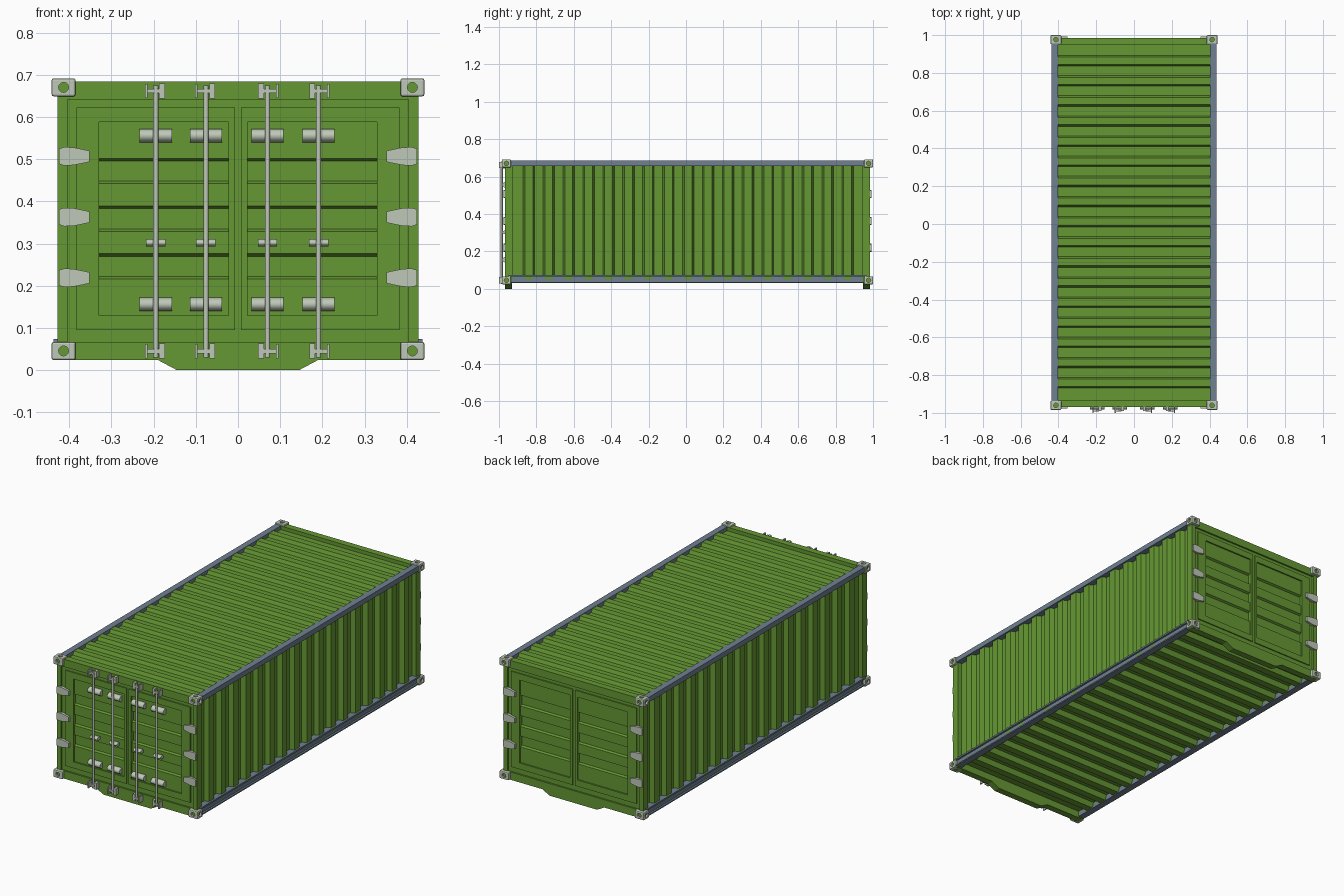
import bpy, bmesh, math
from mathutils import Matrix, Vector

if "Cube" in bpy.data.objects:
    bpy.data.objects.remove(bpy.data.objects["Cube"])


def mat(name, rgb):
    m = bpy.data.materials.new(name)
    m.diffuse_color = (*rgb, 1)
    m.use_nodes = True
    m.node_tree.nodes["Principled BSDF"].inputs["Base Color"].default_value = m.diffuse_color
    return m


GREEN = mat("green paint", (0.13, 0.31, 0.033))
SILVER = mat("pale silver", (0.52, 0.58, 0.48))
SLATE = mat("slate rail", (0.16, 0.215, 0.28))
YC = 0.008          # middle of the body (door rods stick out at the front)
HALF = 0.976        # half length of the body


def make(name, bm, material, mirror="", loc=(0, YC, 0), smooth=False):
    me = bpy.data.meshes.new(name)
    bm.to_mesh(me)
    bm.free()
    ob = bpy.data.objects.new(name, me)
    ob.location = loc
    me.materials.append(material)
    bpy.context.collection.objects.link(ob)
    bpy.context.view_layer.objects.active = ob
    for o in bpy.context.selected_objects:
        o.select_set(False)
    ob.select_set(True)
    if smooth:
        bpy.ops.object.shade_smooth_by_angle(angle=math.radians(40))
    if mirror:
        md = ob.modifiers.new("mirror", 'MIRROR')
        md.use_axis = [a in mirror for a in "xyz"]
    return ob


def box(bm, x0, x1, y0, y1, z0, z1):
    m = Matrix.Translation(((x0 + x1) / 2, (y0 + y1) / 2, (z0 + z1) / 2))
    return bmesh.ops.create_cube(bm, size=1, matrix=m @ Matrix.Diagonal((x1 - x0, y1 - y0, z1 - z0, 1)))


def ring(bm, outer, inner, y0, y1):
    """Rectangular frame in the xz plane."""
    a, b, c, d = outer
    e, f, g, h = inner
    for x0, x1, z0, z1 in ((a, e, c, d), (f, b, c, d), (e, f, c, g), (e, f, h, d)):
        if x1 - x0 > 1e-5:
            box(bm, x0, x1, y0, y1, z0, z1)


def prism(bm, pts, y0, y1):
    """Extrude an xz outline along y."""
    f = bm.faces.new([bm.verts.new((x, y0, z)) for x, z in pts])
    r = bmesh.ops.extrude_face_region(bm, geom=[f])
    bmesh.ops.translate(bm, vec=(0, y1 - y0, 0), verts=[v for v in r["geom"] if isinstance(v, bmesh.types.BMVert)])
    bmesh.ops.recalc_face_normals(bm, faces=bm.faces)


def rod(bm, centre, axis, r, length, sides=16, squash=1.0):
    rot = Vector((0, 0, 1)).rotation_difference(Vector(axis)).to_matrix().to_4x4()
    m = Matrix.Translation(centre) @ Matrix.Diagonal((1, squash, 1, 1)) @ rot
    bmesh.ops.create_cone(bm, cap_ends=True, segments=sides, radius1=r, radius2=r, depth=length, matrix=m)


def corrugation(t0, t1, centres, base, ridge, width, slope):
    pts = [(t0, base)]
    for c in centres:
        w = width / 2
        pts += [(c - w - slope, base), (c - w, ridge), (c + w, ridge), (c + w + slope, base)]
    return pts + [(t1, base)]


def sheet(pts, ends, to_xyz, outward):
    """Sweep a profile straight between two ends."""
    bm = bmesh.new()
    rows = [[bm.verts.new(to_xyz(t, h, e)) for e in ends] for t, h in pts]
    for p, q in zip(rows, rows[1:]):
        bm.faces.new((p[0], q[0], q[1], p[1]))
    bm.normal_update()
    if sum(f.normal.dot(Vector(outward)) for f in bm.faces) < 0:
        bmesh.ops.reverse_faces(bm, faces=bm.faces)
    return bm


# Corrugated walls, roof and floor share the same ridge spacing
centres = [(k - 8) * 0.1065 + 0.004 for k in range(17)]
L = HALF - 0.02
wave = corrugation(-L, L, centres, 0.402, 0.427, 0.042, 0.010)
make("side_wall", sheet(wave, (0.05, 0.67), lambda t, h, e: (h, t, e), (1, 0, 0)), GREEN, "x")
wave = corrugation(-L, L, centres, 0.664, 0.683, 0.038, 0.009)
make("roof", sheet(wave, (-0.404, 0.404), lambda t, h, e: (e, t, h), (0, 0, 1)), GREEN)
wave = corrugation(-L, L, centres, 0.062, 0.034, 0.040, 0.010)
make("floor", sheet(wave, (-0.404, 0.404), lambda t, h, e: (e, t, h), (0, 0, -1)), GREEN)

# Long rails
bm = bmesh.new()
box(bm, 0.402, 0.436, -L, L, 0.657, 0.685)
make("top_rail", bm, SLATE, "x")
bm = bmesh.new()
box(bm, 0.402, 0.427, -L, L, 0.032, 0.070)
box(bm, 0.400, 0.437, -L, L, 0.065, 0.074)
box(bm, 0.400, 0.437, -L, L, 0.030, 0.037)
make("bottom_rail", bm, SLATE, "x")

# End frames: posts, header and a sill with a dropped middle
F = -HALF
bm = bmesh.new()
box(bm, 0.404, 0.428, F, F + 0.04, 0.04, 0.67)
make("corner_post", bm, GREEN, "xy")
bm = bmesh.new()
box(bm, -0.428, 0.428, F, F + 0.036, 0.642, 0.684)
make("header", bm, GREEN, "y")
bm = bmesh.new()
prism(bm, [(-0.428, 0.024), (-0.19, 0.024), (-0.145, 0), (0.145, 0), (0.19, 0.024),
           (0.428, 0.024), (0.428, 0.067), (-0.428, 0.067)], F, F + 0.037)
make("sill", bm, GREEN, "y")

# Door leaves: groove, raised frame, ribbed panel
leaf, panel = (0.007, 0.383, 0.095, 0.623), (0.022, 0.33, 0.13, 0.588)
bm = bmesh.new()
ring(bm, (0, 0.404, 0.067, 0.642), leaf, F + 0.009, F + 0.036)
make("door_groove", bm, GREEN, "xy")
bm = bmesh.new()
ring(bm, leaf, panel, F + 0.003, F + 0.036)
make("door_frame", bm, GREEN, "xy")
wave = corrugation(0.13, 0.588, (0.246, 0.359, 0.472), F + 0.011, F + 0.022, 0.048, 0.006)
make("door_panel", sheet(wave, (0.022, 0.33), lambda t, h, e: (e, h, t), (0, -1, 0)), GREEN, "xy")

# Hinges
bm = bmesh.new()
for z in (0.219, 0.363, 0.507):
    half = [(0.425, 0.018), (0.412, 0.022), (0.39, 0.021), (0.37, 0.017), (0.352, 0.013)]
    prism(bm, [(x, z + h) for x, h in half] + [(x, z - h) for x, h in reversed(half)], F - 0.009, F + 0.006)
make("hinge", bm, SILVER, "xy")

# Corner castings with holes on the three outer sides
ZC = 0.358
lo, hi = Vector((0.385, 0.944, 0.291)), Vector((0.442, 0.992, 0.334))
mid = (lo + hi) / 2
bm = bmesh.new()
box(bm, lo.x, hi.x, lo.y, hi.y, lo.z, hi.z)
bmesh.ops.bevel(bm, geom=bm.edges[:], offset=0.005, segments=2, profile=0.5, affect='EDGES')
casting = make("corner_casting", bm, SILVER, loc=(0, YC, ZC))
bm = bmesh.new()
for a in range(3):
    c, d = mid.copy(), Vector((0, 0, 0))
    c[a], d[a] = hi[a], 1
    rod(bm, c, d, 0.012, 0.018, 12)
cutter = make("hole_cutter", bm, SILVER, loc=(0, YC, ZC))
cutter.hide_render = True
bpy.context.view_layer.objects.active = casting
cut = casting.modifiers.new("holes", 'BOOLEAN')
cut.object, cut.operation, cut.solver = cutter, 'DIFFERENCE', 'EXACT'
bpy.ops.object.modifier_apply(modifier="holes")
bpy.data.objects.remove(cutter)
casting.data.materials.clear()
casting.data.materials.append(SILVER)
casting.data.materials.append(GREEN)
for p in casting.data.polygons:      # hole floors show the green post inside
    depth = min(min(p.center[a] - lo[a], hi[a] - p.center[a]) for a in range(3))
    p.material_index = 1 if depth > 0.007 else 0
casting.modifiers.new("mirror", 'MIRROR').use_axis = (True, True, True)

# Front locking gear: rods, guide brackets, cams and keepers
W0 = (0, 0, 0)
rods, guides, cams = bmesh.new(), bmesh.new(), bmesh.new()
for x, s in ((-0.195, 1), (-0.076, 1), (0.07, -1), (0.191, -1)):
    rod(rods, (x, -0.985, 0.353), (0, 0, 1), 0.006, 0.645)
    for z in (0.156, 0.556):
        rod(guides, (x, -0.961, z), (1, 0, 0), 0.016, 0.076, 20, 1.3)
    rod(guides, (x, -0.968, 0.302), (1, 0, 0), 0.009, 0.046, 16, 1.8)
    for z in (0.045, 0.662):
        def bar(a, b, y0, y1, h):
            box(cams, min(x + s * a, x + s * b), max(x + s * a, x + s * b), y0, y1, z - h, z + h)
        bar(0.008, 0.022, -0.990, -0.962, 0.018)      # keeper block
        bar(-0.022, 0.010, -0.992, -0.980, 0.005)     # cam stem
        bar(-0.026, -0.020, -1.0, -0.962, 0.017)      # cam flange
make("lock_rods", rods, SILVER, loc=W0, smooth=True)
make("rod_guides", guides, SILVER, loc=W0, smooth=True)
make("lock_cams", cams, SILVER, loc=W0)
